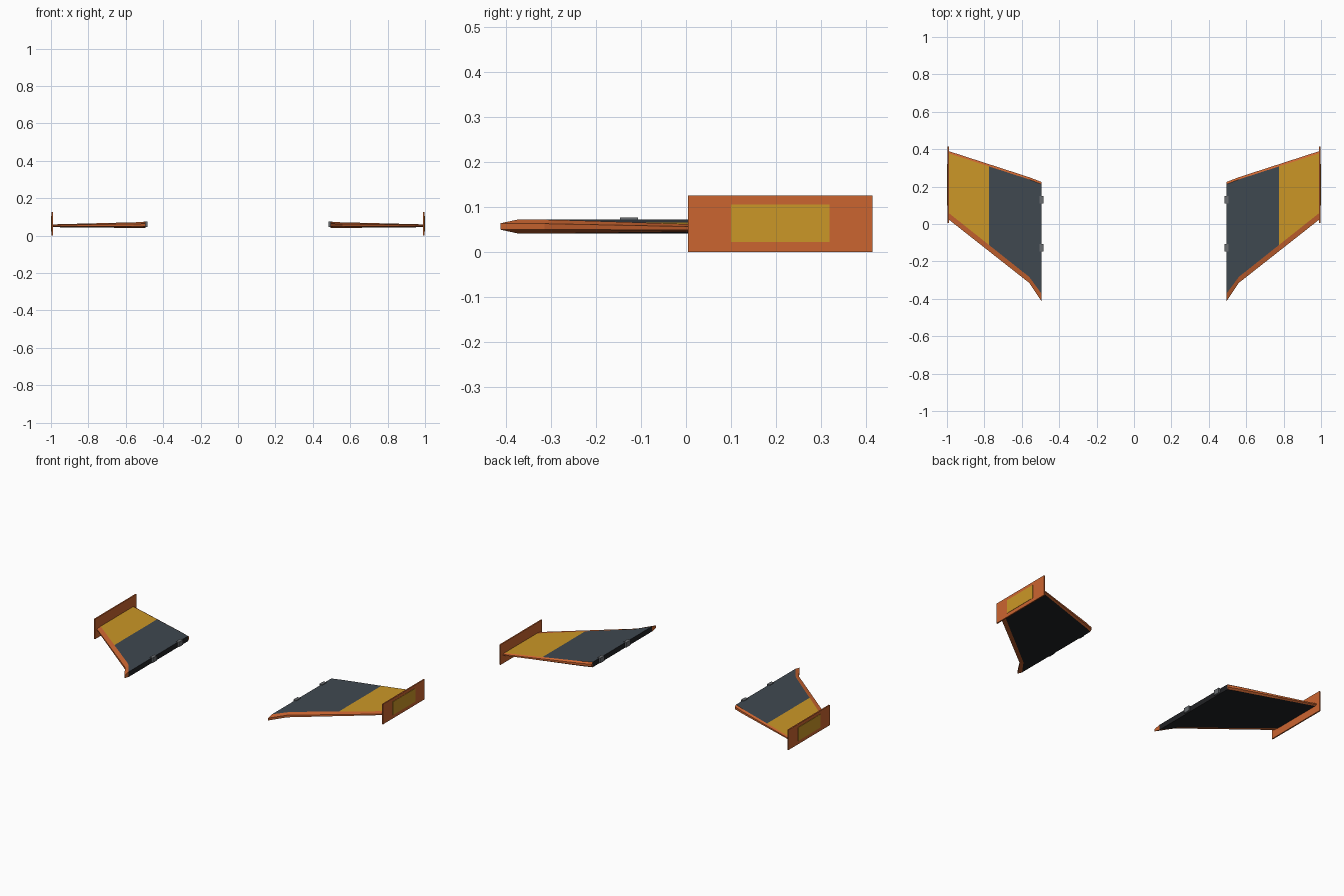
import bpy, bmesh
from mathutils import Matrix, Vector

if "Cube" in bpy.data.objects:
    bpy.data.objects.remove(bpy.data.objects["Cube"])


def material(name, rgb):
    m = bpy.data.materials.new(name)
    m.diffuse_color = (*rgb, 1)
    m.use_nodes = True
    m.node_tree.nodes["Principled BSDF"].inputs["Base Color"].default_value = m.diffuse_color
    return m


SLATE = material("slate", (0.05, 0.065, 0.08))
YELLOW = material("yellow", (0.60, 0.31, 0.02))
ORANGE = material("orange", (0.60, 0.13, 0.03))
BLACK = material("black", (0.015, 0.016, 0.018))
GREY = material("hinge_grey", (0.14, 0.15, 0.16))


def finish(name, bm, mats):
    """Make the object and mirror it to the other side."""
    bmesh.ops.recalc_face_normals(bm, faces=bm.faces)
    mesh = bpy.data.meshes.new(name)
    bm.to_mesh(mesh)
    bm.free()
    for m in mats:
        mesh.materials.append(m)
    ob = bpy.data.objects.new(name, mesh)
    bpy.context.collection.objects.link(ob)
    ob.modifiers.new("mirror", 'MIRROR').use_mirror_merge = False
    return ob


def box(name, lo, hi, mat):
    lo, hi = Vector(lo), Vector(hi)
    bm = bmesh.new()
    bmesh.ops.create_cube(bm, size=1, matrix=Matrix.LocRotScale((lo + hi) / 2, None, hi - lo))
    return finish(name, bm, [mat])


def loft(name, sections, mats):
    bm = bmesh.new()
    rings = [[bm.verts.new(p) for p in s] for s in sections]
    for a, b in zip(rings, rings[1:]):
        for i in range(len(a)):
            j = (i + 1) % len(a)
            bm.faces.new((a[i], a[j], b[j], b[i]))
    bm.faces.new(rings[0])
    bm.faces.new(rings[-1])
    return finish(name, bm, mats)


def lerp(a, b, t):
    return tuple(p + (q - p) * t for p, q in zip(a, b))


# Wing stations: x, nose y, front spar y, rear spar y, tail y, mid z, half thickness
KINK = (0.56, -0.315, -0.283, 0.238, 0.250, 0.0560, 0.0150)
TIP = (0.992, 0.025, 0.060, 0.378, 0.390, 0.0525, 0.0075)
STATIONS = [(0.495, -0.413, -0.372, 0.213, 0.225, 0.0565, 0.0160), KINK,
            lerp(KINK, TIP, (0.775 - 0.56) / (0.992 - 0.56)), TIP]


def core(s):
    x, _, f, r, _, z, h = s
    return [(x, f, z - h), (x, r, z - h), (x, r, z + h), (x, f, z + h)]


def edge(s, outer, inner):
    x, z, h = s[0], s[5], s[6]
    return [(x, s[outer], z - h * .45), (x, s[inner], z - h),
            (x, s[inner], z + h), (x, s[outer], z + h * .45)]


# Wing core: black below, slate on top with a yellow outer panel
wing = loft("wing_panel", [core(s) for s in STATIONS], [BLACK, SLATE, YELLOW])
for p in wing.data.polygons:
    if p.normal.z > 0.5:
        p.material_index = 2 if p.center.x > 0.775 else 1

# Orange bevelled edges
loft("leading_edge", [edge(s, 1, 2) for s in STATIONS], [ORANGE])
loft("trailing_edge", [edge(s, 4, 3) for s in STATIONS], [ORANGE])

# Tip fin with its outer marking plate
box("tip_fin", (0.990, 0.005, 0), (0.998, 0.415, 0.125), ORANGE)
box("fin_plate", (0.997, 0.10, 0.022), (1.0, 0.32, 0.105), YELLOW)

# Root mounting lugs
for n, y in (("front", -0.127), ("rear", 0.130)):
    box(n + "_mounting_lug", (0.485, y - 0.02, 0.045), (0.505, y + 0.02, 0.076), GREY)
